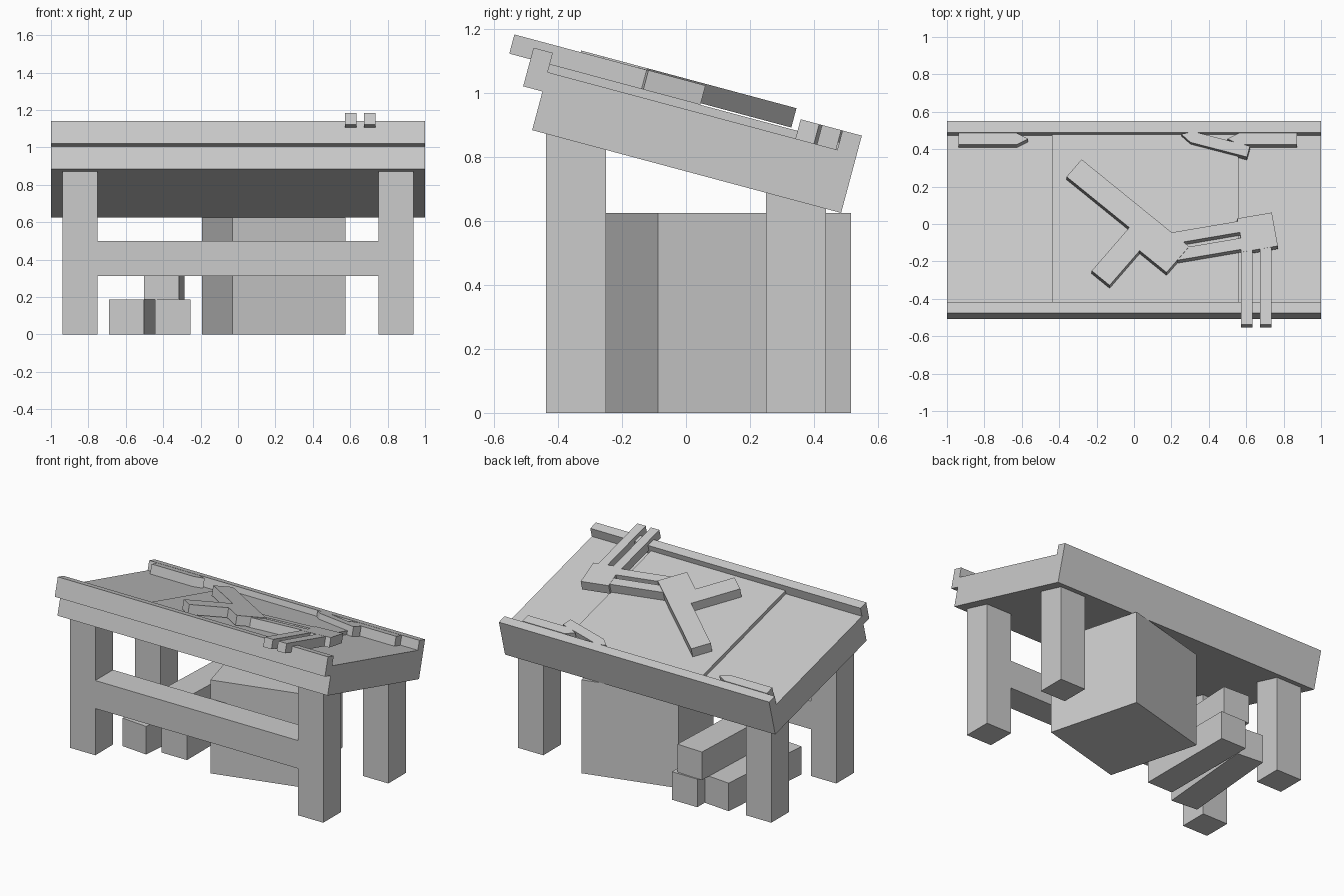
import bpy, bmesh
from math import radians
from mathutils import Matrix, Vector

if "Cube" in bpy.data.objects:
    bpy.data.objects.remove(bpy.data.objects["Cube"])

FLAT = Matrix.Identity(4)
# Tilted frame of the board: local x across, y down the slope, z out of the surface
BOARD = Matrix.Translation((0, -0.481, 0.884)) @ Matrix.Rotation(radians(-15), 4, 'X')


def prism(name, outline, z0, z1, frame=FLAT):
    """Extrude a flat outline from z0 to z1 inside a frame."""
    bm = bmesh.new()
    face = bm.faces.new([bm.verts.new((x, y, z0)) for x, y in outline])
    ext = bmesh.ops.extrude_face_region(bm, geom=[face])
    top = [v for v in ext["geom"] if isinstance(v, bmesh.types.BMVert)]
    bmesh.ops.translate(bm, verts=top, vec=(0, 0, z1 - z0))
    bmesh.ops.recalc_face_normals(bm, faces=bm.faces)
    mesh = bpy.data.meshes.new(name)
    bm.to_mesh(mesh)
    bm.free()
    obj = bpy.data.objects.new(name, mesh)
    obj.matrix_world = frame
    bpy.context.collection.objects.link(obj)
    return obj


def box(name, x0, x1, y0, y1, z0, z1, frame=FLAT):
    return prism(name, [(x0, y0), (x1, y0), (x1, y1), (x0, y1)], z0, z1, frame)


def spin(x, y, degrees, base=FLAT):
    """Frame moved to (x, y) and turned about its own z."""
    return base @ Matrix.Translation((x, y, 0)) @ Matrix.Rotation(radians(degrees), 4, 'Z')


# Legs and front rail
for side, s in (("left", -1), ("right", 1)):
    x0, x1 = sorted((s * 0.75, s * 0.9375))
    box("front_leg_" + side, x0, x1, -0.4375, -0.25, 0, 0.90)
    box("back_leg_" + side, x0, x1, 0.25, 0.4375, 0, 0.70)
box("front_rail", -0.75, 0.75, -0.4375, -0.25, 0.3125, 0.5)

# Sloping board: slab with raised back lip, and front strip
prof = [(0, 0), (1, 0), (1, 0.25), (0.9375, 0.25), (0.9375, 0.1875), (0, 0.1875)]
SIDE = Matrix(((0, 0, 1, 0), (1, 0, 0, 0), (0, 1, 0, 0), (0, 0, 0, 1)))
prism("board", prof, -1, 1, BOARD @ SIDE)
box("front_strip", -1, 1, -0.0625, 0, 0.125, 0.25, BOARD)
box("paper_sheet", -0.4375, 0.5575, 0, 0.9375, 0.1875, 0.2125, BOARD)

# Pencils: frame sits at the middle of the blunt end, pointing along +x
pencil = [(0, -0.031), (0.3125, -0.031), (0.372, 0), (0.3125, 0.031), (0, 0.031)]
for name, x, y, a in (("pencil_left", -0.9375, 0.9025, 0),
                      ("pencil_right", 0.872, 0.9025, 180),
                      ("pencil_loose", 0.612, 0.832, 165)):
    prism(name, pencil, 0.1875, 0.25, spin(x, y, a, BOARD))

# Branching wooden piece lying on the paper
branch = spin(-0.28, 0.7805, -40, BOARD)
prism("branch_piece", [(0, 0), (0, -0.125), (0.4375, -0.125), (0.4375, -0.4375),
                       (0.5625, -0.4375), (0.5625, -0.1875), (0.75, -0.1875), (0.75, 0)],
      0.2175, 0.28, branch)

# Twin-bar arm, hand block and two prongs
hand = spin(0.552, 0.455, 10, BOARD)
box("hand_block", 0, 0.1875, -0.1875, 0, 0.2125, 0.275, hand)
for i, t in enumerate((-0.078, -0.172)):
    box(f"arm_bar_{i + 1}", -0.37, 0.01, t, t + 0.0625, 0.2125, 0.2745, hand)
for i, x in enumerate((0.573, 0.674)):
    box(f"prong_{i + 1}", x, x + 0.0615, -0.131, 0.3065, 0.2125, 0.2745, BOARD)

# Crate under the table
box("crate", -0.3125, 0.3125, -0.3125, 0.3125, 0, 0.625, spin(0.191, 0.133, 15))

# Stack of three beams: frame sits at the front left bottom corner
for name, x, y, z, a in (("beam_left", -0.69, -0.235, 0, -5),
                         ("beam_right", -0.4425, -0.175, 0, 0),
                         ("beam_top", -0.5025, -0.18, 0.1875, -2.5)):
    box(name, 0, 0.1875, 0, 0.6875, z, z + 0.1875, spin(x, y, a))
